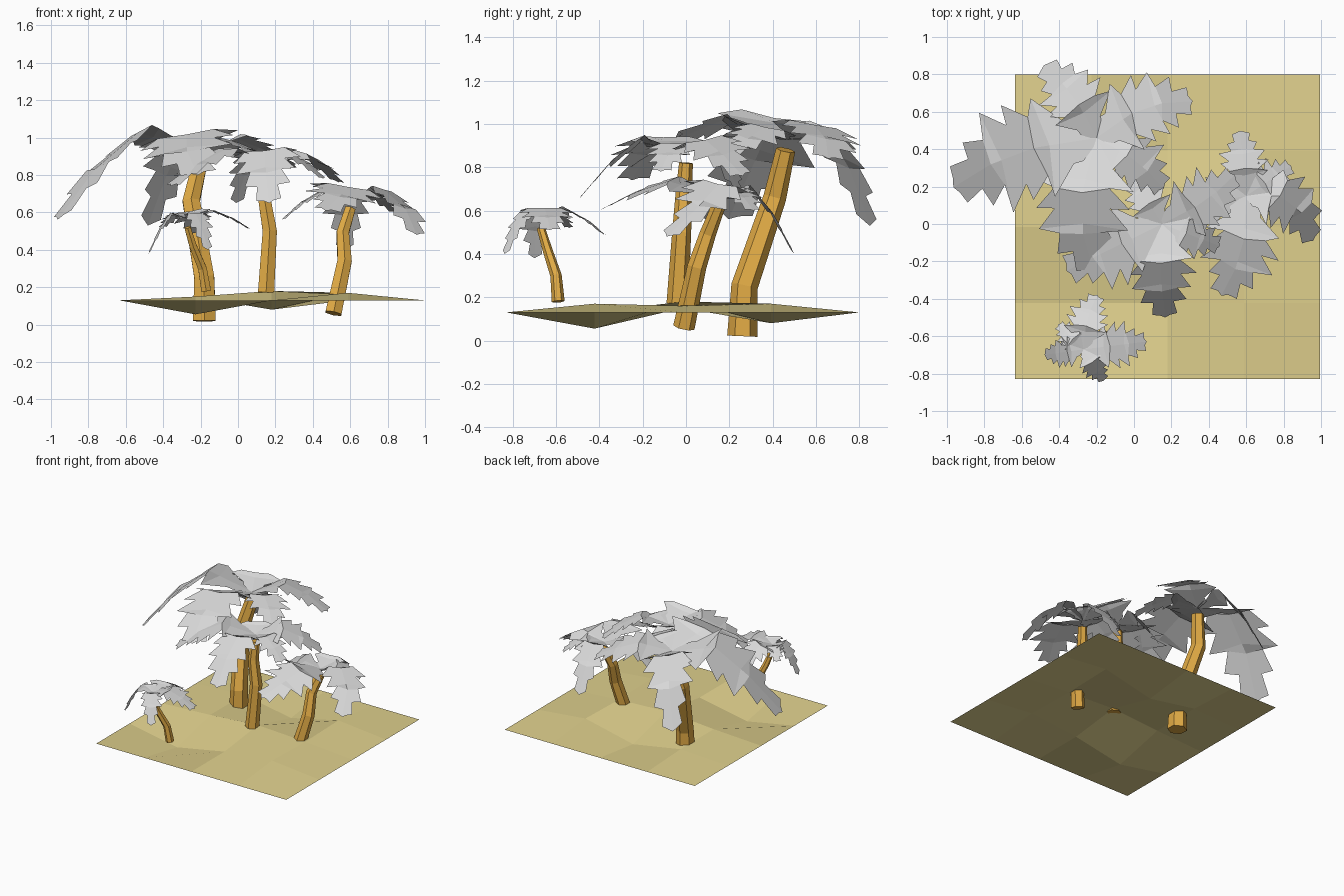
import bpy, bmesh, math, random
from mathutils import Vector

if "Cube" in bpy.data.objects:
    bpy.data.objects.remove(bpy.data.objects["Cube"])

random.seed(4)


def material(name, rgb):
    m = bpy.data.materials.new(name)
    m.diffuse_color = (*rgb, 1)
    m.use_nodes = True
    m.node_tree.nodes["Principled BSDF"].inputs["Base Color"].default_value = m.diffuse_color
    return m


SAND = material("sand", (0.75, 0.64, 0.27))
BARK = material("bark", (0.76, 0.41, 0.06))
LEAF = material("pale_leaf", (0.70, 0.70, 0.70))


def make_object(name, bm, mat):
    mesh = bpy.data.meshes.new(name)
    bm.to_mesh(mesh)
    bm.free()
    mesh.materials.append(mat)
    obj = bpy.data.objects.new(name, mesh)
    bpy.context.collection.objects.link(obj)


# Sandy ground: flat rim, uneven interior
def ground():
    heights = [(0.055, 0.13, 0.17), (0.15, 0.18, 0.16), (0.15, 0.08, 0.17)]
    bm = bmesh.new()
    bmesh.ops.create_grid(bm, x_segments=4, y_segments=4, size=0.815)
    for v in bm.verts:
        i, j = (round((c + 0.815) / 0.4075) for c in (v.co.x, v.co.y))
        inside = 1 <= i <= 3 and 1 <= j <= 3
        v.co.z = heights[j - 1][i - 1] if inside else 0.13
        v.co += Vector((0.18, -0.015, 0))
    make_object("sand_ground", bm, SAND)


# Six-sided bent trunk, tapering upwards
def trunk(name, pts, radius):
    bm = bmesh.new()
    rings = []
    last = len(pts) - 1
    for i, p in enumerate(pts):
        d = (pts[min(i + 1, last)] - pts[max(i - 1, 0)]).normalized()
        side = d.cross(Vector((0, 1, 0))).normalized()
        other = side.cross(d)
        r = radius * (1 - 0.36 * i / last)
        angles = [(k + 0.5) * math.pi / 3 for k in range(6)]
        rings.append([bm.verts.new(p + r * (side * math.cos(a) + other * math.sin(a)))
                      for a in angles])
    for a, b in zip(rings, rings[1:]):
        for k in range(6):
            bm.faces.new((a[k], a[(k + 1) % 6], b[(k + 1) % 6], b[k]))
    bm.faces.new(rings[0])
    bm.faces.new(rings[-1])
    bmesh.ops.recalc_face_normals(bm, faces=bm.faces)
    make_object(name, bm, BARK)


# Half-width of a frond along its length
def spread(t):
    if t < 0.25:
        return 0.12 + 0.88 * t / 0.25
    return 1 - 0.75 * max(0, t - 0.55) / 0.45


# Jagged leaf that arches up from the crown, then bends down to its tip;
# curving leaves also roll so that their inner side is higher
def frond(name, crown, angle, reach, drop, sweep=0, teeth=6):
    rise = 0.12 * reach
    roll = 0.17 * max(-1, min(1, sweep / 6))

    def rib_point(part, z, turn):
        a = math.radians(angle - turn)
        return crown + Vector((part * reach * math.cos(a), part * reach * math.sin(a), z))

    pts = [crown.copy(),
           rib_point(0.42, rise, sweep),
           rib_point(0.72, rise - 0.42 * (rise + drop), sweep / 2),
           rib_point(1, -drop, 0)]
    half = 0.01 + 0.29 * reach
    count, segs = teeth * 2, len(pts) - 1
    bm = bmesh.new()
    rib, sides = [], ([], [])
    for s in range(count + 1):
        t = s / count
        k = min(int(t * segs), segs - 1)
        p = pts[k].lerp(pts[k + 1], t * segs - k)
        along = (pts[k + 1] - pts[k]).normalized()
        d = pts[min(k + 2, segs)] - pts[max(k - 1, 0)]
        across = Vector((-d.y, d.x, 0)).normalized() + Vector((0, 0, roll))
        tooth = s % 2
        rib.append(bm.verts.new(p))
        for edge, sign in zip(sides, (1, -1)):
            w = half * spread(t) * (random.uniform(1.05, 1.25) if tooth else 0.68)
            lean = along * half * (0.16 if tooth else -0.12) * min(1, 4 * t)
            lean.z -= 0.04 * w
            edge.append(bm.verts.new(p + across * w * sign + lean))
    left, right = sides
    for i in range(count):
        bm.faces.new((rib[i], rib[i + 1], left[i + 1], left[i]))
        bm.faces.new((right[i], right[i + 1], rib[i + 1], rib[i]))
    make_object(name, bm, LEAF)


# Palm: trunk path and radius, then fronds as (heading, reach, drop, sweep)
def palm(name, radius, path, fronds):
    pts = [Vector(p) for p in path]
    trunk(name + "_trunk", pts, radius)
    crown = pts[-1] + Vector((0, 0, 0.05))
    for n, spec in enumerate(fronds, 1):
        frond(f"{name}_frond_{n}", crown, *spec)


ground()
palm("tall_palm", 0.07,
     [(-0.18, 0.26, 0.02), (-0.18, 0.27, 0.25), (-0.25, 0.41, 0.66), (-0.2, 0.46, 0.88)],
     [(199, 0.81, 0.37, 10), (126, 0.48, 0.4, 8), (21, 0.55, 0.09, -14),
      (269, 0.72, 0.13, 14), (-37, 0.45, 0.07, -8)])
palm("middle_palm", 0.05,
     [(0.15, -0.04, 0.17), (0.17, -0.02, 0.5), (0.14, -0.01, 0.68), (0.15, 0, 0.82)],
     [(272, 0.5, 0.22, 4), (206, 0.57, 0.13), (121, 0.31, 0.22),
      (34, 0.47, 0.11, 7), (-21, 0.33, 0.09)])
palm("right_palm", 0.05,
     [(0.51, -0.01, 0.06), (0.57, 0.05, 0.34), (0.56, 0.1, 0.49), (0.6, 0.15, 0.62)],
     [(95, 0.35, 0.27), (34, 0.29, 0.07), (-34, 0.43, 0.19, -34),
      (256, 0.55, 0.06, -11), (189, 0.37, 0.11)])
palm("small_palm", 0.03,
     [(-0.17, -0.59, 0.18), (-0.19, -0.6, 0.3), (-0.24, -0.64, 0.42), (-0.27, -0.67, 0.52)],
     [(76, 0.3, 0.08, -8), (7, 0.34, 0.06), (-57, 0.2, 0.17),
      (188, 0.21, 0.19), (135, 0.19, 0.05)])
